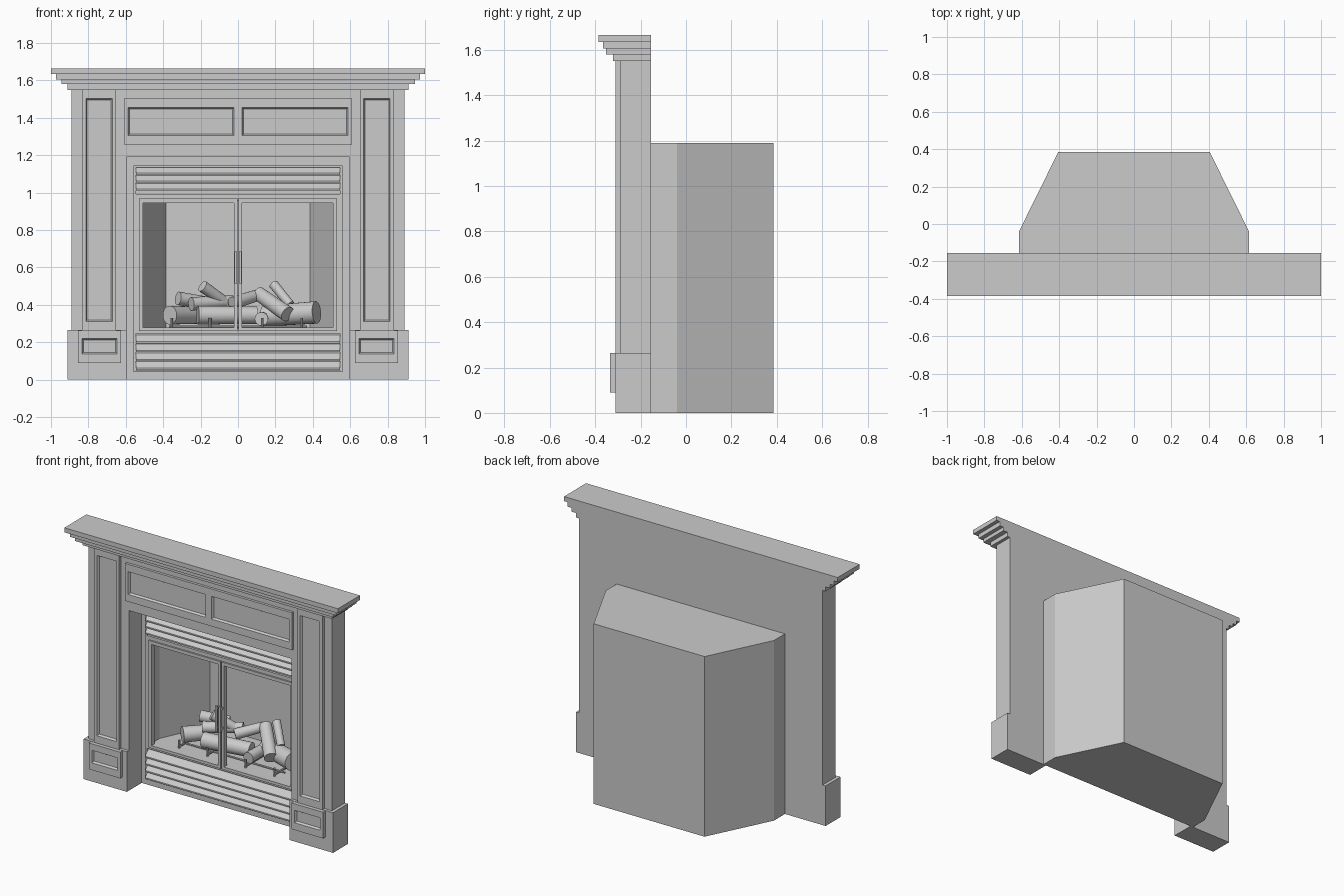
import bpy, bmesh, math
from mathutils import Vector

if "Cube" in bpy.data.objects:
    bpy.data.objects.remove(bpy.data.objects["Cube"])


def finish(name, bm, mirror=False, smooth=False):
    bmesh.ops.recalc_face_normals(bm, faces=bm.faces)
    me = bpy.data.meshes.new(name)
    bm.to_mesh(me)
    bm.free()
    ob = bpy.data.objects.new(name, me)
    bpy.context.collection.objects.link(ob)
    if smooth:
        me.polygons.foreach_set("use_smooth", [True] * len(me.polygons))
        me.set_sharp_from_angle(angle=math.radians(40))
    if mirror:
        m = ob.modifiers.new("mirror", 'MIRROR')
        m.merge_threshold = 0.0005
    return ob


def loft(name, loops, mirror=False, wrap=False, open_centre=False):
    """Skin rectangles (x0, x1, z0, z1, y); caps both ends, or wraps into a ring."""
    bm = bmesh.new()
    rows = [[bm.verts.new(p) for p in ((a, y, c), (b, y, c), (b, y, d), (a, y, d))]
            for a, b, c, d, y in loops]
    pairs = list(zip(rows, rows[1:])) + ([(rows[-1], rows[0])] if wrap else [])
    for r, s in pairs:
        for i in range(4):
            j = (i + 1) % 4
            bm.faces.new((r[i], r[j], s[j], s[i]))
    if not wrap:
        bm.faces.new(rows[0])
        bm.faces.new(rows[-1])
    bmesh.ops.recalc_face_normals(bm, faces=bm.faces)
    if open_centre:
        mid = [f for f in bm.faces if all(abs(v.co.x) < 1e-5 for v in f.verts)]
        bmesh.ops.delete(bm, geom=mid, context='FACES')
    return finish(name, bm, mirror)


def box(name, x0, x1, y0, y1, z0, z1, mirror=False):
    return loft(name, [(x0, x1, z0, z1, y1), (x0, x1, z0, z1, y0)], mirror)


def panel(name, outer, inner, back, front, depth, slope=0.008, **kw):
    """Slab with a sloped recess in its front face."""
    a, b, c, d = inner
    floor = (a + slope, b - slope, c + slope, d - slope, front + depth)
    return loft(name, [(*outer, back), (*outer, front), (*inner, front), floor], **kw)


def ring(name, outer, inner, back, front, mirror=False):
    return loft(name, [(*outer, back), (*outer, front), (*inner, front), (*inner, back)],
                mirror, wrap=True)


def prism(name, pts, axis, lo, hi):
    """Extrude a profile along x (y,z points) or z (x,y points)."""
    bm = bmesh.new()
    put = (lambda p, t: (t, *p)) if axis == 'x' else (lambda p, t: (*p, t))
    f = bm.faces.new([bm.verts.new(put(p, lo)) for p in pts])
    g = bmesh.ops.extrude_face_region(bm, geom=[f])['geom']
    bmesh.ops.translate(bm, vec=put((0, 0), hi - lo),
                        verts=[v for v in g if isinstance(v, bmesh.types.BMVert)])
    return finish(name, bm)


def rod(name, p, q, r, sides=24, r2=None):
    p, q = Vector(p), Vector(q)
    bm = bmesh.new()
    bmesh.ops.create_cone(bm, cap_ends=True, segments=sides, radius1=r,
                          radius2=r if r2 is None else r2, depth=(q - p).length)
    rot = (q - p).to_track_quat('Z', 'Y').to_matrix()
    for v in bm.verts:
        v.co = rot @ v.co + (p + q) / 2
    return finish(name, bm, smooth=True)


BACK = -0.155

# mantel shelf: stepped moulding
for i, (x, y, z0, z1) in enumerate([(1.0, -0.385, 1.635, 1.665), (0.973, -0.365, 1.605, 1.635),
                                    (0.945, -0.352, 1.58, 1.605), (0.912, -0.322, 1.55, 1.58)]):
    box(f"mantel_shelf_{i}", -x, x, y, BACK, z0, z1)

# surround body: an arch-shaped slab
bm = bmesh.new()
arch = [(-0.89, 0), (-0.595, 0), (-0.595, 1.19), (0.595, 1.19),
        (0.595, 0), (0.89, 0), (0.89, 1.55), (-0.89, 1.55)]
f = bm.faces.new([bm.verts.new((x, BACK, z)) for x, z in arch])
g = bmesh.ops.extrude_face_region(bm, geom=[f])['geom']
bmesh.ops.translate(bm, vec=(0, -0.135, 0), verts=[v for v in g if isinstance(v, bmesh.types.BMVert)])
finish("surround_body", bm)

# pilasters, plinths and frieze
panel("pilaster", (0.652, 0.834, 0.262, 1.55), (0.672, 0.814, 0.312, 1.503),
      -0.28, -0.31, 0.014, mirror=True)
box("plinth", 0.595, 0.912, -0.31, BACK, 0, 0.265, mirror=True)
panel("plinth_panel", (0.626, 0.856, 0.09, 0.263), (0.647, 0.834, 0.138, 0.22),
      -0.305, -0.335, 0.014, mirror=True)
panel("frieze_panel", (0, 0.61, 1.257, 1.504), (0.021, 0.588, 1.305, 1.455),
      -0.28, -0.307, 0.014, mirror=True, open_centre=True)

# firebox: tapered shell with a hollow chamber
shell = prism("firebox", [(-0.615, BACK), (0.615, BACK), (0.615, -0.04), (0.405, 0.385),
                          (-0.405, 0.385), (-0.615, -0.04)], 'z', 0, 1.19)
cutter = prism("chamber_cutter", [(-0.53, -0.25), (0.53, -0.25), (0.53, -0.06), (0.385, 0.26),
                                  (-0.385, 0.26), (-0.53, -0.06)], 'z', 0.275, 0.955)
mod = shell.modifiers.new("chamber", 'BOOLEAN')
mod.operation, mod.solver, mod.object = 'DIFFERENCE', 'EXACT', cutter
cutter.hide_render = True
cutter.hide_set(True)

# insert trim and louvres
ring("insert_trim", (-0.56, 0.56, 0.042, 1.145), (-0.546, 0.546, 0.05, 1.135), BACK, -0.172)
for name, z0, z1, n in (("top_louvre", 1.008, 1.135, 3), ("bottom_louvre", 0.05, 0.238, 4)):
    h = (z1 - z0) / n
    for i in range(n):
        z = z0 + i * h
        prism(f"{name}_{i}", [(BACK, z + h), (-0.19, z + 0.012), (-0.19, z + 0.003), (BACK, z + 0.006)],
              'x', -0.546, 0.546)

# glass doors with handles
ring("door_surround", (-0.546, 0.546, 0.246, 0.992), (-0.53, 0.53, 0.26, 0.968), -0.15, -0.168)
ring("door_frame", (0.003, 0.53, 0.26, 0.968), (0.021, 0.508, 0.278, 0.946), -0.145, -0.178, mirror=True)
box("door_handle", 0.006, 0.02, -0.212, -0.198, 0.515, 0.685, mirror=True)
for z in (0.53, 0.66):
    box("handle_mount", 0.008, 0.018, -0.2, -0.17, z, z + 0.012, mirror=True)

# logs: start, end, radius
logs = [((-0.365, -0.06, 0.345), (-0.22, 0.10, 0.345), 0.05),
        ((-0.215, -0.05, 0.345), (0.10, 0.0, 0.345), 0.05),
        ((0.42, -0.02, 0.36), (0.14, 0.10, 0.34), 0.06),
        ((0.265, -0.035, 0.35), (0.11, 0.13, 0.46), 0.042),
        ((0.125, -0.07, 0.325), (0.13, 0.12, 0.33), 0.036),
        ((0.19, 0.13, 0.51), (0.28, 0.05, 0.40), 0.026),
        ((-0.19, 0.0, 0.50), (-0.05, 0.09, 0.40), 0.032),
        ((-0.25, -0.01, 0.405), (-0.03, 0.10, 0.42), 0.036),
        ((-0.32, 0.06, 0.435), (-0.16, 0.14, 0.41), 0.036),
        ((-0.03, 0.01, 0.41), (0.10, 0.13, 0.45), 0.034)]
for i, (p, q, r) in enumerate(logs):
    rod(f"log_{i}", p, q, r, r2=r * 0.92)

# grate: bars with upturned front prongs
for i, x in enumerate((-0.355, -0.15, 0.13, 0.34)):
    rod(f"grate_bar_{i}", (x, -0.105, 0.287), (x, 0.16, 0.287), 0.007, 8)
    rod(f"grate_prong_{i}", (x, -0.105, 0.276), (x, -0.105, 0.33), 0.007, 8)
for y in (-0.04, 0.12):
    rod("grate_cross_bar", (-0.37, y, 0.283), (0.37, y, 0.283), 0.006, 8)
